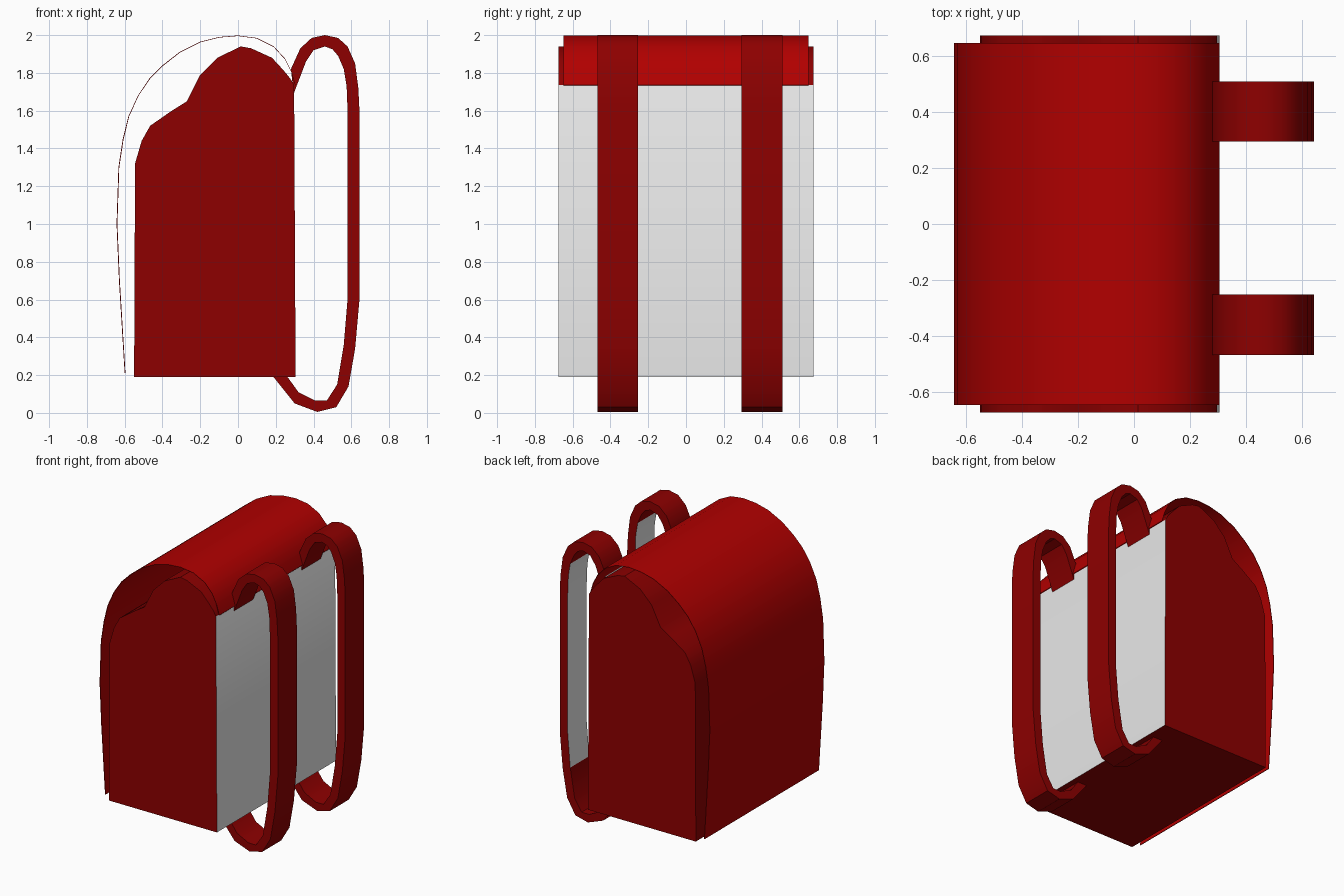
import bpy
import bmesh

cube = bpy.data.objects.get("Cube")
if cube:
    bpy.data.objects.remove(cube, do_unlink=True)


def material(name, rgb):
    mat = bpy.data.materials.new(name)
    mat.use_nodes = True
    color = (*rgb, 1)
    mat.diffuse_color = color
    mat.node_tree.nodes["Principled BSDF"].inputs["Base Color"].default_value = color
    return mat


DARK_RED = material("dark red canvas", (0.27, 0, 0))
BRIGHT_RED = material("bright red lid", (0.44, 0, 0))
GREY = material("light grey lining", (0.8, 0.8, 0.8))


def finish(name, bm, materials, is_grey=None):
    """Turn a bmesh into an object, lining the faces picked by the rule."""
    bm.normal_update()
    if is_grey:
        for f in bm.faces:
            f.material_index = int(is_grey(f))
    mesh = bpy.data.meshes.new(name)
    bm.to_mesh(mesh)
    bm.free()
    for mat in materials:
        mesh.materials.append(mat)
    obj = bpy.data.objects.new(name, mesh)
    bpy.context.collection.objects.link(obj)
    bpy.ops.object.select_all(action="DESELECT")
    obj.select_set(True)
    bpy.context.view_layer.objects.active = obj
    bpy.ops.object.shade_smooth_by_angle(angle=.55)


def extrude_y(bm, faces, depth):
    """Pull flat faces into a solid along y."""
    new = bmesh.ops.extrude_face_region(bm, geom=faces)["geom"]
    verts = [v for v in new if isinstance(v, bmesh.types.BMVert)]
    bmesh.ops.translate(bm, vec=(0, depth, 0), verts=verts)
    bmesh.ops.recalc_face_normals(bm, faces=bm.faces[:])


def band(name, edge_a, edge_b, y, width, materials, is_grey=None):
    """A strip of cloth between two side-view edges, extruded along y."""
    bm = bmesh.new()
    pairs = [[bm.verts.new((x, y, z)) for x, z in pair] for pair in zip(edge_a, edge_b)]
    faces = [bm.faces.new((a[0], a[1], b[1], b[0])) for a, b in zip(pairs, pairs[1:])]
    extrude_y(bm, faces, width)
    finish(name, bm, materials, is_grey)


# Bag body with a stepped, rounded top and a grey back panel
body_profile = [(-.55, .19), (-.545, 1.32), (-.51, 1.44), (-.465, 1.52), (-.35, 1.6),
                (-.27, 1.65), (-.2, 1.79), (-.11, 1.88), (.015, 1.94), (.07, 1.93),
                (.18, 1.88), (.24, 1.815), (.277, 1.77), (.297, 1.735), (.305, .19)]
bm = bmesh.new()
front = bm.faces.new([bm.verts.new((x, -.674, z)) for x, z in body_profile])
extrude_y(bm, [front], 1.348)
finish("bag_body", bm, [DARK_RED, GREY],
       lambda f: f.normal.x > .95 and f.calc_center_median().z < 1.5)

# Thin lid flap curving over the top and down the outside
flap_path = [(-.6, .21), (-.63, .7), (-.643, 1), (-.633, 1.3), (-.61, 1.45), (-.58, 1.57),
             (-.53, 1.68), (-.47, 1.77), (-.4, 1.84), (-.31, 1.91), (-.2, 1.965),
             (-.1, 1.99), (0, 1.998), (.1, 1.985), (.19, 1.94), (.25, 1.875),
             (.285, 1.805), (.305, 1.735)]
# The inner edge is the same curve drawn slightly closer to the bag's middle
flap_inside = [(x * .993, z - .003 * (z > 1.7)) for x, z in flap_path]
band("lid_flap", flap_path, flap_inside, -.648, 1.296, [BRIGHT_RED])

# Shoulder straps: outer and inner edges of one loop, from top to bottom
outer = [(.28, 1.82), (.33, 1.93), (.39, 1.985), (.46, 2), (.53, 1.985), (.58, 1.94),
         (.62, 1.85), (.637, 1.72), (.643, 1.6), (.643, .6), (.62, .34), (.585, .14),
         (.52, .03), (.42, .005), (.3, .05), (.18, .2)]
inner = [(.295, 1.69), (.36, 1.86), (.4, 1.92), (.46, 1.94), (.5, 1.925), (.53, 1.89),
         (.56, 1.82), (.575, 1.73), (.58, 1.6), (.58, .6), (.56, .36), (.525, .15),
         (.47, .065), (.41, .065), (.32, .11), (.255, .2)]


def strap_lining(f):
    return f.normal.x < -.95 and .4 < f.calc_center_median().z < 1.82


for name, y in (("right_strap", -.468), ("left_strap", .295)):
    band(name, outer, inner, y, .215, [DARK_RED, GREY], strap_lining)
